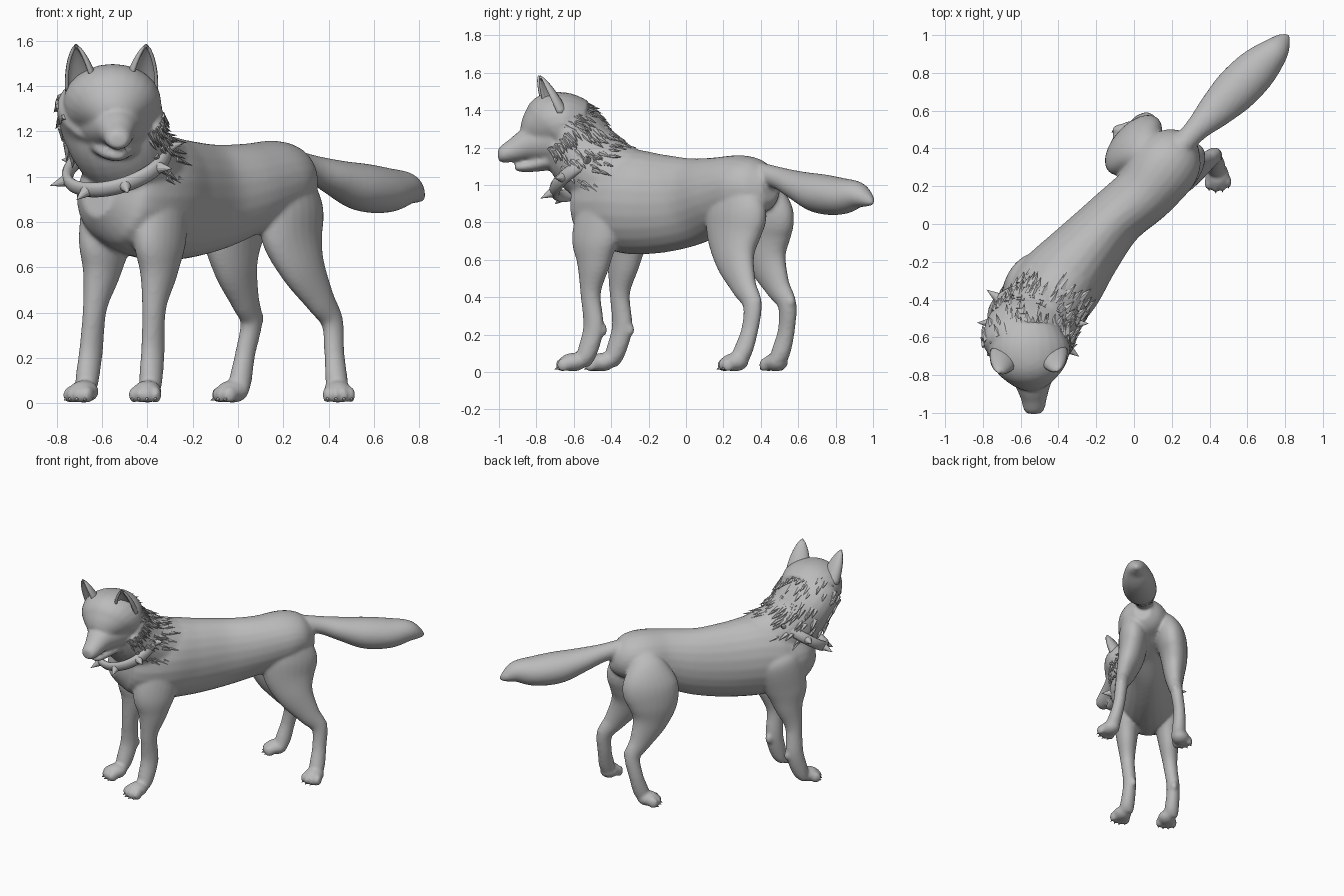
import bpy, bmesh, math, random
from mathutils import Vector, Matrix

random.seed(4)
default_cube = bpy.data.objects.get("Cube")
if default_cube:
    bpy.data.objects.remove(default_cube, do_unlink=True)

grey = bpy.data.materials.new("plain_grey")
grey.use_nodes = True
grey.diffuse_color = (.5, .5, .5, 1)
grey.node_tree.nodes["Principled BSDF"].inputs["Base Color"].default_value = (.5, .5, .5, 1)

SIDE = Vector((.766, -.643, 0))      # across the trunk, towards its left
NECK_SIDE = Vector((.93, -.37, 0))
ACROSS = Vector((1, 0, 0))
UP = Vector((0, 0, 1))

# Bmesh to named object with the shared material
def finish(bm, name, smooth=True):
    bmesh.ops.recalc_face_normals(bm, faces=bm.faces)
    for face in bm.faces:
        face.smooth = smooth
    mesh = bpy.data.meshes.new(name)
    bm.to_mesh(mesh)
    bm.free()
    mesh.materials.append(grey)
    obj = bpy.data.objects.new(name, mesh)
    bpy.context.scene.collection.objects.link(obj)
    return obj

# Catmull-Rom interpolation of (x, y, z, half width, half depth)
def resample(stations, steps=6):
    pts = [Vector(s) for s in stations]
    pts = [pts[0]] + pts + [pts[-1]]
    out = []
    for a, b, c, d in zip(pts, pts[1:], pts[2:], pts[3:]):
        for t in (k / steps for k in range(steps)):
            out.append(b + (c - a) * (t / 2) + (a * 2 - b * 5 + c * 4 - d) * (t * t / 2)
                       + (b * 3 - a - c * 3 + d) * (t ** 3 / 2))
    return out + [pts[-1]]

# Centre, tangent, scaled width axis and scaled depth axis along a path
def frames(stations, side):
    path = resample(stations)
    for behind, p, ahead in zip(path[:1] + path, path, path[1:] + path[-1:]):
        tangent = (ahead - behind).to_3d().normalized()
        u = (side - tangent * side.dot(tangent)).normalized()
        yield p.to_3d(), tangent, u * max(p[3], .004), tangent.cross(u) * max(p[4], .004)

def bridge(bm, low, high, closed=True):
    for k in range(len(low) if closed else len(low) - 1):
        n = (k + 1) % len(low)
        bm.faces.new((low[k], low[n], high[n], high[k]))

def tube(bm, stations, side=SIDE, count=24):
    angles = [math.tau * k / count for k in range(count)]
    rings = [[bm.verts.new(centre + u * math.cos(a) + v * math.sin(a)) for a in angles]
             for centre, _, u, v in frames(stations, side)]
    for low, high in zip(rings, rings[1:]):
        bridge(bm, low, high)
    bm.faces.new(rings[0])
    bm.faces.new(rings[-1])

# Ellipsoid sized (across, along, up) and turned to face forward
def blob(bm, centre, size, forward=Vector((0, -1, 0))):
    turn = Matrix((forward.cross(UP), forward, UP)).transposed().to_4x4()
    matrix = Matrix.Translation(centre) @ turn @ Matrix.Diagonal((*size, 1))
    bmesh.ops.create_uvsphere(bm, u_segments=16, v_segments=10, radius=1, matrix=matrix)

def spike(bm, root, direction, radius, length, sides=8, flat=1):
    turn = direction.to_track_quat('Z', 'Y').to_matrix().to_4x4()
    matrix = (Matrix.Translation(root + direction.normalized() * (length / 2))
              @ turn @ Matrix.Diagonal((1, flat, 1, 1)))
    bmesh.ops.create_cone(bm, cap_ends=True, segments=sides, radius1=radius,
                          radius2=0, depth=length, matrix=matrix)

# Second leg of a pair: slide the stations, blending from hip to foot
def shifted(stations, top, foot):
    high, low = stations[0][2], stations[-1][2]
    for x, y, z, a, b in stations:
        move = Vector(top).lerp(Vector(foot), (high - z) / (high - low))
        yield x + move.x, y + move.y, z, a, b

# Trunk, rump to chest
body = bmesh.new()
tube(body, [(.3, .45, .99, .06, .08), (.25, .4, .985, .14, .135),
            (.17, .31, .985, .18, .175), (.06, .17, .95, .165, .2),
            (-.1, .03, .91, .16, .235), (-.25, -.14, .9, .19, .265),
            (-.38, -.3, .91, .225, .28), (-.485, -.42, .91, .22, .25),
            (-.57, -.5, .92, .175, .2), (-.62, -.575, .93, .08, .11)])

# Neck and ruff
neck = [(-.33, -.26, .98, .17, .2), (-.45, -.42, 1.05, .2, .195), (-.525, -.535, 1.15, .22, .2),
        (-.56, -.595, 1.25, .238, .18), (-.56, -.66, 1.3, .225, .175), (-.555, -.73, 1.32, .1, .1)]
tube(body, neck, NECK_SIDE)

# Head, muzzle, jaw, nose and brows
tube(body, [(-.555, -.55, 1.31, .17, .14), (-.555, -.65, 1.33, .215, .165),
            (-.55, -.73, 1.315, .2, .172), (-.545, -.785, 1.285, .155, .13),
            (-.54, -.835, 1.245, .09, .08)], ACROSS)
tube(body, [(-.54, -.72, 1.235, .16, .13), (-.535, -.84, 1.215, .1, .092),
            (-.53, -.92, 1.185, .07, .064), (-.53, -.98, 1.163, .056, .046),
            (-.53, -1.005, 1.16, .035, .03)], ACROSS)
tube(body, [(-.54, -.7, 1.14, .12, .06), (-.54, -.82, 1.105, .072, .036),
            (-.535, -.89, 1.095, .046, .025), (-.535, -.915, 1.095, .025, .015)], ACROSS)
blob(body, (-.53, -.983, 1.182), (.032, .025, .022))
for sign in (-1, 1):
    blob(body, (-.545 + sign * .075, -.805, 1.335), (.045, .025, .022))

# Tail
tube(body, [(.24, .4, 1.06, .06, .06), (.33, .5, 1.035, .065, .06), (.43, .6, .995, .095, .08),
            (.54, .71, .955, .118, .105), (.65, .82, .94, .112, .1), (.74, .91, .945, .08, .075),
            (.79, .97, .92, .045, .04), (.82, 1, .9, .01, .01)], Vector((.7, -.7, 0)))

# Legs
front_leg = [(-.33, -.41, 1, .02, .05), (-.335, -.43, .92, .085, .14),
             (-.345, -.485, .72, .09, .145), (-.35, -.495, .58, .072, .1),
             (-.37, -.51, .42, .05, .058), (-.375, -.495, .24, .046, .06),
             (-.385, -.53, .1, .05, .054), (-.39, -.555, .04, .05, .03)]
hind_leg = [(.24, .26, 1.07, .02, .05), (.23, .265, .98, .08, .13),
            (.23, .27, .86, .105, .19), (.24, .26, .73, .095, .175),
            (.285, .265, .6, .075, .125), (.36, .31, .46, .053, .078),
            (.415, .355, .36, .044, .055), (.425, .34, .22, .042, .048),
            (.435, .3, .1, .048, .052), (.44, .27, .04, .05, .03)]
for leg, top, foot in ((front_leg, (-.225, .165), (-.285, .15)), (hind_leg, (-.17, .13), (-.44, .21))):
    tube(body, leg)
    tube(body, shifted(leg, top, foot))

# Heels and wrist pads
for spot in ((.435, .38, .375), (.09, .56, .375), (-.365, -.445, .225), (-.62, -.3, .225)):
    blob(body, spot, (.025, .025, .035))

# Paws with toes, claws kept apart
claws = bmesh.new()
for x, y, heading in ((-.4, -.605, (-.25, -1, 0)), (-.68, -.45, (-.55, -.8, 0)),
                      (.44, .26, (.12, -1, 0)), (-.025, .48, (-.85, -.5, 0))):
    forward = Vector(heading).normalized()
    centre = Vector((x, y, .052))
    blob(body, centre, (.064, .075, .05), forward)
    for offset in (-.052, -.018, .018, .052):
        toe = centre + forward.cross(UP) * offset + forward * (.066 - abs(offset) * .5) - UP * .015
        blob(body, toe, (.021, .036, .037), forward)
        spike(claws, toe + forward * .022 - UP * .016, forward - UP * .4, .008, .02)
finish(claws, "claws")

# Fuse the flesh into one smooth skin
skin = finish(body, "body")
remesh = skin.modifiers.new("fuse", 'REMESH')
remesh.voxel_size = .01
remesh.use_smooth_shade = True
skin.modifiers.new("relax", 'SMOOTH').iterations = 10

# Cupped ears
for name, sign, base, tip in (("right_ear", -1, (-.685, -.7, 1.38), (-.715, -.79, 1.585)),
                              ("left_ear", 1, (-.43, -.69, 1.38), (-.405, -.78, 1.585))):
    bm = bmesh.new()
    base, axis = Vector(base), Vector(tip) - Vector(base)
    back = Vector((-sign * .45, 1, .35)).normalized()
    out = back.cross(axis).normalized()
    rows = []
    for h in (i / 10 for i in range(11)):
        r = .08 * (1 - h) ** .75 * (1 + h * .5) + .003
        rows.append([bm.verts.new(base + axis * h + out * r * math.cos(a) + back * r * .65 * math.sin(a))
                     for a in (math.radians(k * 24 - 30) for k in range(11))])
    for low, high in zip(rows, rows[1:]):
        bridge(bm, low, high, False)
    finish(bm, name).modifiers.new("thickness", 'SOLIDIFY').thickness = .014

# Collar band and studs
band, studs = bmesh.new(), bmesh.new()
middle = Vector((-.535, -.525, 1.055))
wide, deep = Vector((.212, -.07, .03)), Vector((.05, .165, .11))
normal = wide.cross(deep).normalized()
loops = []
for i in range(48):
    a = math.tau * i / 48
    spoke = wide * math.cos(a) + deep * math.sin(a)
    out = spoke.normalized()
    loops.append([band.verts.new(middle + spoke + out * .024 * math.cos(b) + normal * .036 * math.sin(b))
                  for b in (math.tau * k / 10 for k in range(10))])
    if i % 6 == 3:
        spike(studs, middle + spoke, out, .032, .085, 12)
for low, high in zip(loops, loops[1:] + loops[:1]):
    bridge(band, low, high)
finish(band, "collar")
finish(studs, "collar_spikes", False)

# Fur tufts over the sides and back of the neck
fur = bmesh.new()
for centre, tangent, u, v in list(frames(neck, NECK_SIDE))[4:-6]:
    for _ in range(9):
        a = math.radians(random.uniform(-30, 210))
        offset = u * math.cos(a) + v * math.sin(a)
        lean = offset.normalized() * random.uniform(.2, .5) - tangent
        spike(fur, centre + offset * .94, lean, random.uniform(.018, .028), random.uniform(.06, .09), 6, .6)
finish(fur, "neck_fur", False)
